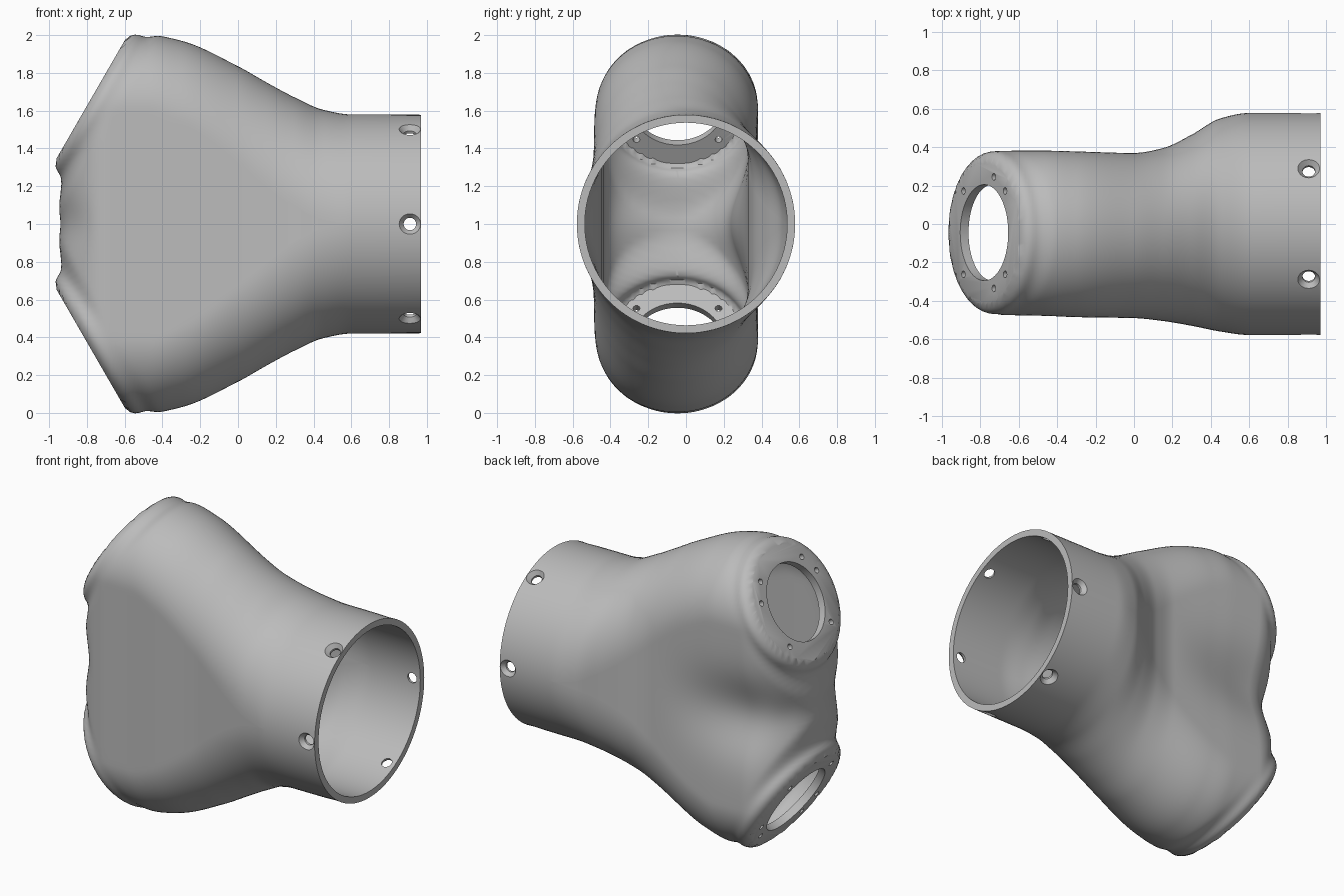
import bpy, bmesh
from math import sin, cos, pi, sqrt, exp, radians
from mathutils import Vector, Matrix

cube = bpy.data.objects.get("Cube")
if cube:
    bpy.data.objects.remove(cube, do_unlink=True)

# Body profile: x, half height, cap height, front y, back y
KEYS = [(-1.1, 1.0, .40, -.47, .38), (-.47, 1.0, .40, -.478, .382),
        (-.3, .97, .43, -.485, .378), (0, .835, .50, -.49, .37),
        (.15, .75, .54, -.505, .395), (.3, .67, .57, -.53, .465),
        (.45, .605, .58, -.56, .55), (.6, .58, .58, -.578, .578),
        (1.1, .578, .578, -.578, .578)]
ARM = Vector((-.866, 0, .5))          # direction of the upper arm
FACE = Vector((-.78, -.045, .66))     # centre of its end face, above mid height
ARM_R = .425
END_X, END_A = -.67, .3               # rounded closed end


def smooth(t):
    t = min(1, max(0, t))
    return t * t * (3 - 2 * t)


def slope(i, c):
    if i in (0, len(KEYS) - 1):
        return 0
    d0 = (KEYS[i][c] - KEYS[i - 1][c]) / (KEYS[i][0] - KEYS[i - 1][0])
    d1 = (KEYS[i + 1][c] - KEYS[i][c]) / (KEYS[i + 1][0] - KEYS[i][0])
    return 0 if d0 * d1 <= 0 else 2 * d0 * d1 / (d0 + d1)


def profile(x):
    i = max(k for k in range(len(KEYS) - 1) if KEYS[k][0] <= x)
    a, b = KEYS[i], KEYS[i + 1]
    d = b[0] - a[0]
    t = (x - a[0]) / d
    return [a[c] + (b[c] - a[c]) * t * t * (3 - 2 * t)
            + d * (slope(i, c) * t * (1 - t) ** 2 - slope(i + 1, c) * t * t * (1 - t))
            for c in range(1, 5)]


def arm_shape(p, offset, depth, fillet):
    """Round the body into a disc with a filleted rim near each arm face."""
    side = 1 if p.z >= 0 else -1
    q = Vector((p.x, p.y, abs(p.z))) - FACE
    s = q.dot(ARM) + depth
    radial = q - ARM * q.dot(ARM)
    dist = radial.length
    if s > -.15 and dist > 1e-4:
        new = dist + (ARM_R - offset - dist) * smooth((s + .15) / .11)
        f = min(1, max(0, (s + fillet) / fillet))
        new -= fillet * (1 - sqrt(1 - f * f))
        q += radial * (new / dist - 1)
        q += FACE
        return Vector((q.x, q.y, side * max(0, q.z)))
    return p


def body(name, start, offset, depth, fillet):
    """Loft stadium sections along x, then slice off the two arm faces."""
    bm = bmesh.new()
    a = END_A - offset
    xs = [start + (END_X - start) * i / 80 for i in range(80)]
    xs += [END_X - a * sin(pi / 2 * i / 48) for i in range(49)]
    caps, straight = 48, 36
    rings = []
    for x in xs:
        h_all, h_cap, front, back = profile(x)
        h_all, h_cap = h_all - offset, h_cap - offset
        c = (front + back) / 2
        taper = sqrt(max(0, 1 - (max(0, END_X - x) / a) ** 2))
        w = ((back - front) / 2 - offset) * taper
        flat = max(0, h_all - h_cap)
        ring = []
        for side in (1, -1):
            for i in range(caps):
                t = pi * i / caps
                ring.append((side * cos(t), side * (flat + h_cap * sin(t))))
            for i in range(straight):
                ring.append((-side, side * flat * (1 - 2 * i / straight)))
        verts = []
        for u, z in ring:
            p = Vector((x, c + w * u, z))
            # shallow valley between the arms on the back and closed end
            p.y -= .11 * max(0, u) * taper * smooth(-x / .8) * exp(-(z / .24) ** 2)
            p.x += .03 * smooth((-.72 - x) / .2) * exp(-(z / .14) ** 2)
            p = arm_shape(p, offset, depth, fillet)
            verts.append(bm.verts.new((p.x, p.y, p.z + 1)))
        rings.append(verts)
    n = len(rings[0])
    for r0, r1 in zip(rings, rings[1:]):
        for i in range(n):
            bm.faces.new((r0[i], r0[(i + 1) % n], r1[(i + 1) % n], r1[i]))
    bmesh.ops.remove_doubles(bm, verts=bm.verts, dist=2e-4)
    for side in (1, -1):
        normal = Vector((ARM.x, 0, side * ARM.z))
        point = Vector((FACE.x, FACE.y, 1 + side * FACE.z)) - normal * depth
        bmesh.ops.bisect_plane(bm, geom=bm.verts[:] + bm.edges[:] + bm.faces[:],
                               plane_co=point, plane_no=normal, clear_outer=True)
    bmesh.ops.holes_fill(bm, edges=[e for e in bm.edges if e.is_boundary], sides=0)
    bmesh.ops.recalc_face_normals(bm, faces=bm.faces)
    return to_object(bm, name)


def to_object(bm, name):
    mesh = bpy.data.meshes.new(name)
    bm.to_mesh(mesh)
    bm.free()
    ob = bpy.data.objects.new(name, mesh)
    bpy.context.collection.objects.link(ob)
    return ob


def turned(bm, origin, axis, steps, sides=40):
    """Closed turned plug; steps are (distance along axis, radius)."""
    rot = Vector(axis).to_track_quat('Z', 'Y')
    rings = [[bm.verts.new(Vector(origin) + rot @ Vector(
        (r * cos(2 * pi * i / sides), r * sin(2 * pi * i / sides), d)))
        for i in range(sides)] for d, r in steps]
    for r0, r1 in zip(rings, rings[1:]):
        for i in range(sides):
            j = (i + 1) % sides
            bm.faces.new((r0[i], r0[j], r1[j], r1[i]))
    bm.faces.new(rings[0][::-1])
    bm.faces.new(rings[-1])


shell = body("branch_shell", .97, 0, 0, .07)
inner = body("inner_cutter", 1.05, .042, .05, .03)

# Holes: countersunk screws round the socket, bores and screws in the arm faces
bm = bmesh.new()
for i in range(6):
    t = radians(60 * i)
    turned(bm, (.91, 0, 1), (0, cos(t), sin(t)),
           [(.45, .033), (.55, .033), (.582, .06), (.65, .06)], 32)
for side in (1, -1):
    axis = Vector((ARM.x, 0, side * ARM.z))
    up = Vector((.5, 0, side * .866))
    centre = Vector((FACE.x, FACE.y, 1 + side * FACE.z))
    turned(bm, centre, axis, [(-.1, .25), (.1, .25)], 80)
    for angle in (45, 71, 135, 225, 289, 315):
        t = radians(angle)
        spot = centre + .307 * (up * cos(t) + Vector((0, sin(t), 0)))
        turned(bm, spot, axis, [(-.1, .018), (.1, .018)], 20)
bmesh.ops.recalc_face_normals(bm, faces=bm.faces)
holes = to_object(bm, "hole_cutter")

# Hollow the shell and bake the cuts
for cutter in (inner, holes):
    cutter.hide_render = True
    mod = shell.modifiers.new(cutter.name, 'BOOLEAN')
    mod.operation = 'DIFFERENCE'
    mod.solver = 'EXACT'
    mod.object = cutter
deps = bpy.context.evaluated_depsgraph_get()
baked = bpy.data.meshes.new_from_object(shell.evaluated_get(deps))
shell.modifiers.clear()
shell.data = baked
for cutter in (inner, holes):
    bpy.data.objects.remove(cutter, do_unlink=True)

# Plain grey material
grey = bpy.data.materials.new("plain_grey")
grey.use_nodes = True
grey.diffuse_color = (.5, .5, .5, 1)
grey.node_tree.nodes["Principled BSDF"].inputs["Base Color"].default_value = (.5, .5, .5, 1)
shell.data.materials.clear()
shell.data.materials.append(grey)

for ob in bpy.context.selected_objects:
    ob.select_set(False)
shell.select_set(True)
bpy.context.view_layer.objects.active = shell
bpy.ops.object.shade_smooth_by_angle(angle=radians(35))
